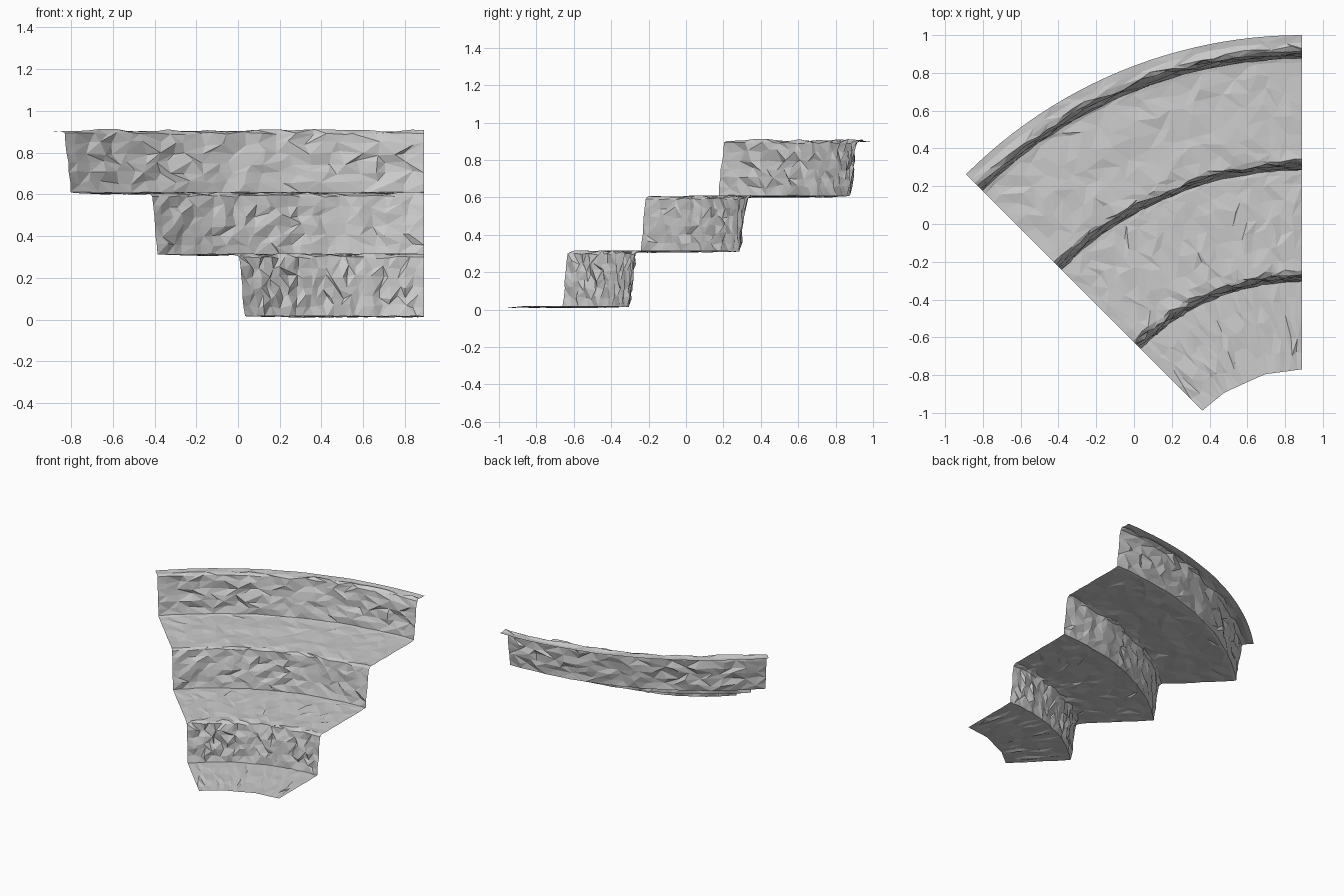
import bpy, bmesh, math, random

if "Cube" in bpy.data.objects:
    bpy.data.objects.remove(bpy.data.objects["Cube"])

random.seed(4)
CX, CY = 0.89, -1.517          # centre of the terrace arcs
ARC = math.radians(45)
COLS = 24
INNER = [0, 0.34, 0.74, 1]     # corners of the coarse inner edge


def polar(r, t):
    a = t * ARC
    return CX - r * math.sin(a), CY + r * math.cos(a)


def inner_radius(t):
    # straight chords between the inner edge corners
    for a, b in zip(INNER, INNER[1:]):
        if t <= b + 1e-6:
            half = (b - a) * ARC / 2
            return 0.748 * math.cos(half) / math.cos((t - (a + b) / 2) * ARC)


# Profile rows: radius, height, radial jitter, height jitter
rows = [(0.748, 0.014, 0, 0.001)]
rows += [(r, 0.014, 0.025, 0.006) for r in (0.84, 0.93, 1.02, 1.11)]
cliffs = [(1.212, 0.015), (1.803, 0.31), (2.393, 0.61)]
for i, (r, z) in enumerate(cliffs):
    # rock face, foot to lip
    rows.append((r, z, 0.004, 0.002))
    for k in range(1, 6):
        rows.append((r + 0.006 * k, z + 0.047 * k, 0.013, 0.012))
    rows.append((r + 0.036, z + 0.282, 0.012, 0.006))
    rows.append((r + 0.055, z + 0.295, 0.012, 0.008))
    # ledge behind the lip
    if i < 2:
        rows += [(r + d, z + 0.295, 0.022, 0.007)
                 for d in (0.11, 0.19, 0.27, 0.35, 0.43, 0.51)]
        rows.append((r + 0.57, z + 0.296, 0.008, 0.002))
    else:
        rows += [(r + 0.085, z + 0.29, 0.006, 0.004), (2.517, 0.902, 0, 0.002)]

bm = bmesh.new()
grid = []
for n, (r, z, jr, jz) in enumerate(rows):
    line = []
    for c in range(COLS + 1):
        t = c / COLS
        edge = c in (0, COLS)
        if not edge and 0 < n < len(rows) - 1:
            t += random.uniform(-0.38, 0.38) / COLS
        k = 0.4 if edge else 1.0
        rr = inner_radius(t) if n == 0 else r + k * random.uniform(-jr, jr)
        zz = max(0, z + k * random.uniform(-jz, jz))
        line.append(bm.verts.new((*polar(rr, t), zz)))
    grid.append(line)

# Triangulated skin with random diagonals
for lo, hi in zip(grid, grid[1:]):
    for c in range(COLS):
        a, b, d, e = lo[c], hi[c], hi[c + 1], lo[c + 1]
        if random.random() < 0.5:
            tris = ((a, e, d), (a, d, b))
        else:
            tris = ((a, e, b), (e, d, b))
        for tri in tris:
            bm.faces.new(tri)
bm.normal_update()
if sum(f.normal.z for f in bm.faces) < 0:
    bmesh.ops.reverse_faces(bm, faces=bm.faces[:])

mesh = bpy.data.meshes.new("terraced_cliff")
bm.to_mesh(mesh)
bm.free()
bpy.context.collection.objects.link(bpy.data.objects.new("terraced_cliff", mesh))
